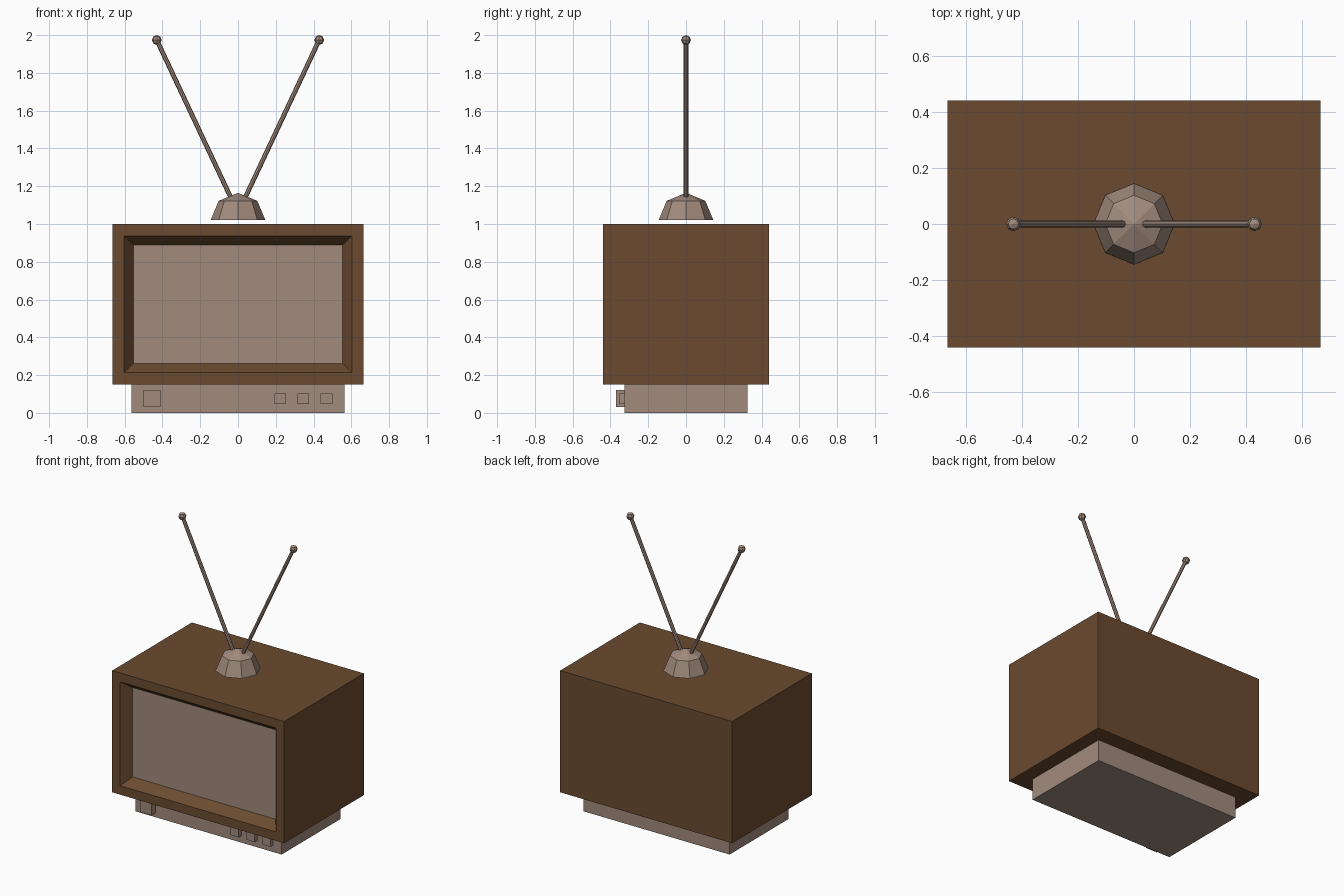
import bpy
import bmesh
from mathutils import Matrix, Vector

cube = bpy.data.objects.get("Cube")
if cube:
    bpy.data.objects.remove(cube, do_unlink=True)


def material(name, rgb):
    mat = bpy.data.materials.new(name)
    mat.use_nodes = True
    color = (*rgb, 1.0)
    mat.diffuse_color = color
    mat.node_tree.nodes["Principled BSDF"].inputs["Base Color"].default_value = color
    return mat


wood = material("walnut_brown", (0.147, 0.070, 0.029))
beige = material("dusty_beige", (0.356, 0.258, 0.205))


def finish(name, bm, mats):
    bmesh.ops.recalc_face_normals(bm, faces=bm.faces)
    mesh = bpy.data.meshes.new(name)
    bm.to_mesh(mesh)
    bm.free()
    for mat in mats:
        mesh.materials.append(mat)
    obj = bpy.data.objects.new(name, mesh)
    bpy.context.collection.objects.link(obj)
    return obj


def box_mesh(low, high):
    low, high = Vector(low), Vector(high)
    bm = bmesh.new()
    matrix = Matrix.Translation((low + high) / 2) @ Matrix.Diagonal((*(high - low), 1))
    bmesh.ops.create_cube(bm, size=1, matrix=matrix)
    return bm


# Cabinet: the front face is inset, then sunk inward with a sloped rim
bm = box_mesh((-0.665, -0.44, 0.15), (0.665, 0.44, 1.0))
bm.normal_update()
front = min(bm.faces, key=lambda f: f.calc_center_median().y)
bmesh.ops.inset_region(bm, faces=[front], thickness=0.0625, use_even_offset=True)
bmesh.ops.inset_region(bm, faces=[front], thickness=0.05, use_even_offset=True)
bmesh.ops.translate(bm, verts=front.verts, vec=(0, 0.065, 0))
front.material_index = 1
finish("cabinet_with_screen", bm, [wood, beige])

# Stand
finish("stand", box_mesh((-0.565, -0.325, 0), (0.565, 0.325, 0.15)), [beige])

# Power button and the row of three small knobs
finish("power_button", box_mesh((-0.5, -0.37, 0.03), (-0.41, -0.32, 0.12)), [beige])
for i in range(3):
    x = 0.223 + i * 0.123
    finish(f"knob_{i + 1}", box_mesh((x - 0.031, -0.355, 0.048), (x + 0.031, -0.32, 0.103)), [beige])

# Antenna base: lower half of a faceted ball removed and capped
bm = bmesh.new()
bmesh.ops.create_uvsphere(bm, u_segments=8, v_segments=4, radius=0.145)
bmesh.ops.bisect_plane(bm, geom=bm.verts[:] + bm.edges[:] + bm.faces[:], plane_co=(0, 0, 0),
                       plane_no=(0, 0, -1), clear_outer=True)
bmesh.ops.holes_fill(bm, edges=[e for e in bm.edges if e.is_boundary])
bmesh.ops.translate(bm, verts=bm.verts, vec=(0, 0, 1.02))
finish("antenna_base", bm, [beige])

# Antenna rods with ball tips
for side, word in ((-1, "right"), (1, "left")):
    start, end = Vector((side * 0.01, 0, 1.08)), Vector((side * 0.43, 0, 1.974))
    axis = end - start
    bm = bmesh.new()
    turn = axis.to_track_quat("Z", "Y").to_matrix().to_4x4()
    bmesh.ops.create_cone(bm, cap_ends=True, segments=8, radius1=0.0125, radius2=0.0125,
                          depth=axis.length, matrix=Matrix.Translation((start + end) / 2) @ turn)
    finish(f"{word}_antenna_rod", bm, [beige])
    bm = bmesh.new()
    bmesh.ops.create_uvsphere(bm, u_segments=8, v_segments=4, radius=0.026,
                              matrix=Matrix.Translation(end))
    finish(f"{word}_antenna_tip", bm, [beige])
